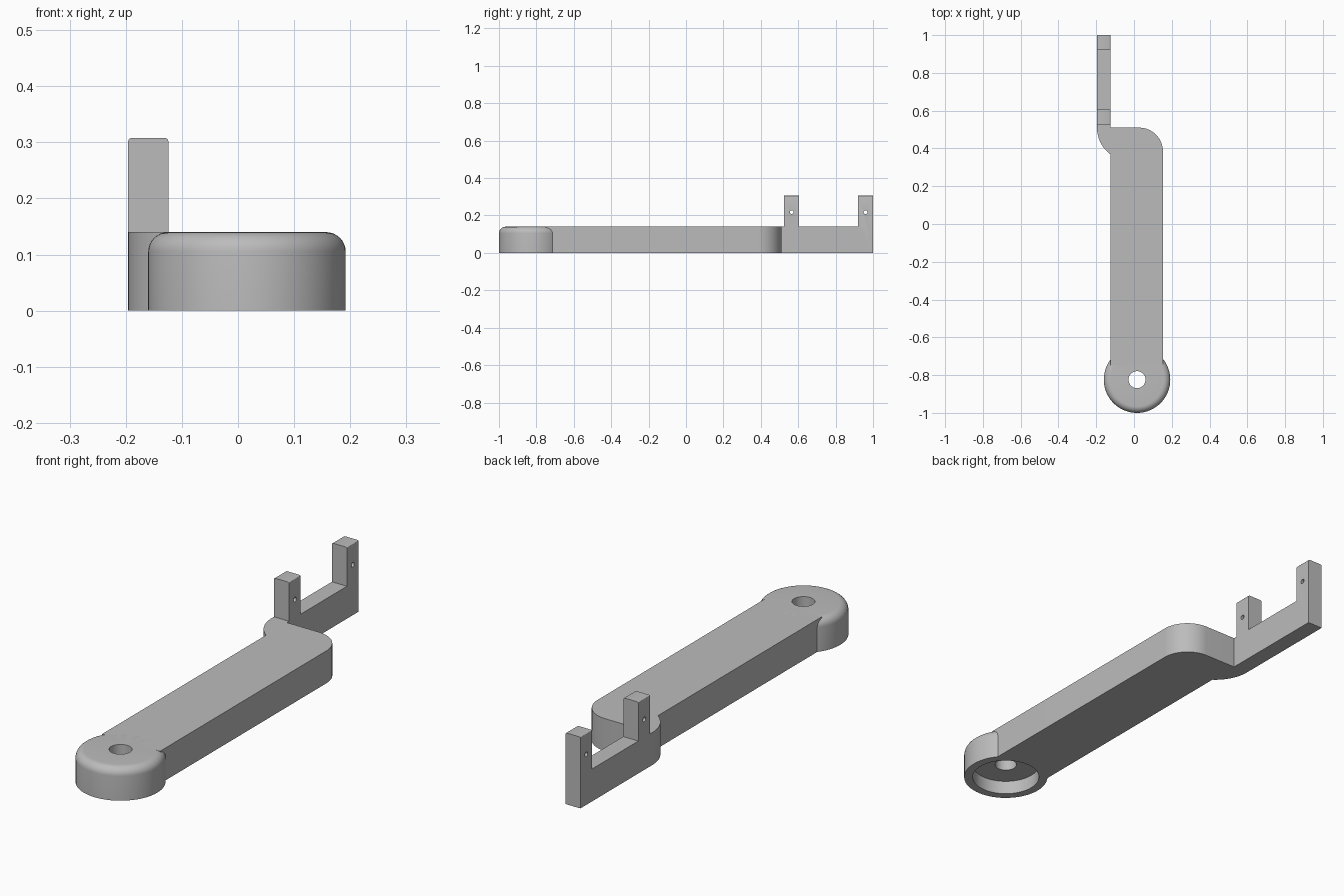
import bpy, bmesh
from math import sin, cos, pi, radians
from mathutils import Matrix

if "Cube" in bpy.data.objects:
    bpy.data.objects.remove(bpy.data.objects["Cube"], do_unlink=True)

GREY = (0.5, 0.5, 0.5, 1)
mat = bpy.data.materials.new("light grey")
mat.use_nodes = True
mat.diffuse_color = GREY
mat.node_tree.nodes["Principled BSDF"].inputs["Base Color"].default_value = GREY

THICK = 0.14                # height of the arm
PIVOT = (0.016, -0.824)     # centre of the round end
DISC_R, RECESS_R, BORE_R, RECESS_Z = 0.176, 0.14, 0.045, 0.06
LEFT, INNER, RIGHT = -0.196, -0.124, 0.153
BACK, POST_TOP = 0.51, 0.308


def arc(cx, cy, r, a0, a1, n=16):
    angles = [radians(a0 + (a1 - a0) * i / n) for i in range(n + 1)]
    return [(cx + r * cos(a), cy + r * sin(a)) for a in angles]


def make_object(name, bm):
    bmesh.ops.recalc_face_normals(bm, faces=bm.faces)
    mesh = bpy.data.meshes.new(name)
    bm.to_mesh(mesh)
    bm.free()
    mesh.materials.append(mat)
    ob = bpy.data.objects.new(name, mesh)
    bpy.context.collection.objects.link(ob)
    return ob


def prism(points, offset):
    """Extrude a closed outline of 3D points along an offset."""
    bm = bmesh.new()
    face = bm.faces.new([bm.verts.new(p) for p in points])
    new = bmesh.ops.extrude_face_region(bm, geom=[face])["geom"]
    bmesh.ops.translate(bm, vec=offset,
                        verts=[v for v in new if isinstance(v, bmesh.types.BMVert)])
    return bm


def cylinder(name, radius, depth, matrix, segments):
    bm = bmesh.new()
    bmesh.ops.create_cone(bm, cap_ends=True, segments=segments, radius1=radius,
                          radius2=radius, depth=depth, matrix=matrix)
    ob = make_object(name, bm)
    ob.hide_render = True
    return ob


def activate(ob):
    bpy.ops.object.select_all(action='DESELECT')
    ob.select_set(True)
    bpy.context.view_layer.objects.active = ob


def cut(ob, cutter):
    mod = ob.modifiers.new("cut", 'BOOLEAN')
    mod.operation = 'DIFFERENCE'
    mod.solver = 'EXACT'
    mod.object = cutter
    activate(ob)
    bpy.ops.object.modifier_apply(modifier=mod.name)
    bpy.data.objects.remove(cutter, do_unlink=True)


def smooth(ob):
    activate(ob)
    bpy.ops.object.shade_smooth_by_angle(angle=radians(30))


# Arm: straight bar with a rounded back corner and a curved offset to the bracket
outline = [(INNER, -0.75), (RIGHT, -0.75)]
outline += arc(RIGHT - 0.125, BACK - 0.125, 0.125, 0, 90)
outline += [(INNER, BACK)]
outline += arc(LEFT + 0.176, BACK, 0.176, 180, 233.8)
arm = make_object("arm", prism([(x, y, 0) for x, y in outline], (0, 0, THICK)))
cut(arm, cylinder("recess_cutter", RECESS_R, 2 * RECESS_Z,
                  Matrix.Translation((*PIVOT, 0)), 64))
smooth(arm)

# Round end: lathed ring with filleted rim, bore and recess underneath
FILLET = 0.035
profile = [(BORE_R, RECESS_Z), (RECESS_R, RECESS_Z), (RECESS_R, 0), (DISC_R, 0)]
profile += arc(DISC_R - FILLET, THICK - FILLET, FILLET, 0, 90, 8)
profile += [(BORE_R, THICK)]
bm = bmesh.new()
SEG = 64
rings = [[bm.verts.new((PIVOT[0] + r * cos(2 * pi * i / SEG),
                        PIVOT[1] + r * sin(2 * pi * i / SEG), z))
          for i in range(SEG)] for r, z in profile]
for a, b in zip(rings, rings[1:] + rings[:1]):
    for i in range(SEG):
        j = (i + 1) % SEG
        bm.faces.new((a[i], a[j], b[j], b[i]))
smooth(make_object("pivot_end", bm))

# Bracket: U-shaped side profile with two drilled posts
posts = [(0.525, 0.605), (0.92, 1.0)]
side = [(BACK, 0), (1, 0)]
for y0, y1 in reversed(posts):
    if y1 < 1:
        side.append((y1, THICK))
    side += [(y1, POST_TOP), (y0, POST_TOP), (y0, THICK)]
side.append((BACK, THICK))
bm = prism([(LEFT, y, z) for y, z in side], (INNER - LEFT, 0, 0))
top_edges = [e for e in bm.edges
             if all(v.co.z > POST_TOP - 0.001 for v in e.verts)
             and abs(e.verts[0].co.x - e.verts[1].co.x) < 0.001]
bmesh.ops.bevel(bm, geom=top_edges, offset=0.007, segments=3, profile=0.5,
                affect='EDGES')
bracket = make_object("bracket", bm)
for y0, y1 in posts:
    place = (Matrix.Translation(((LEFT + INNER) / 2, (y0 + y1) / 2, 0.218))
             @ Matrix.Rotation(pi / 2, 4, 'Y'))
    cut(bracket, cylinder("pin_cutter", 0.01, 0.2, place, 24))
smooth(bracket)
